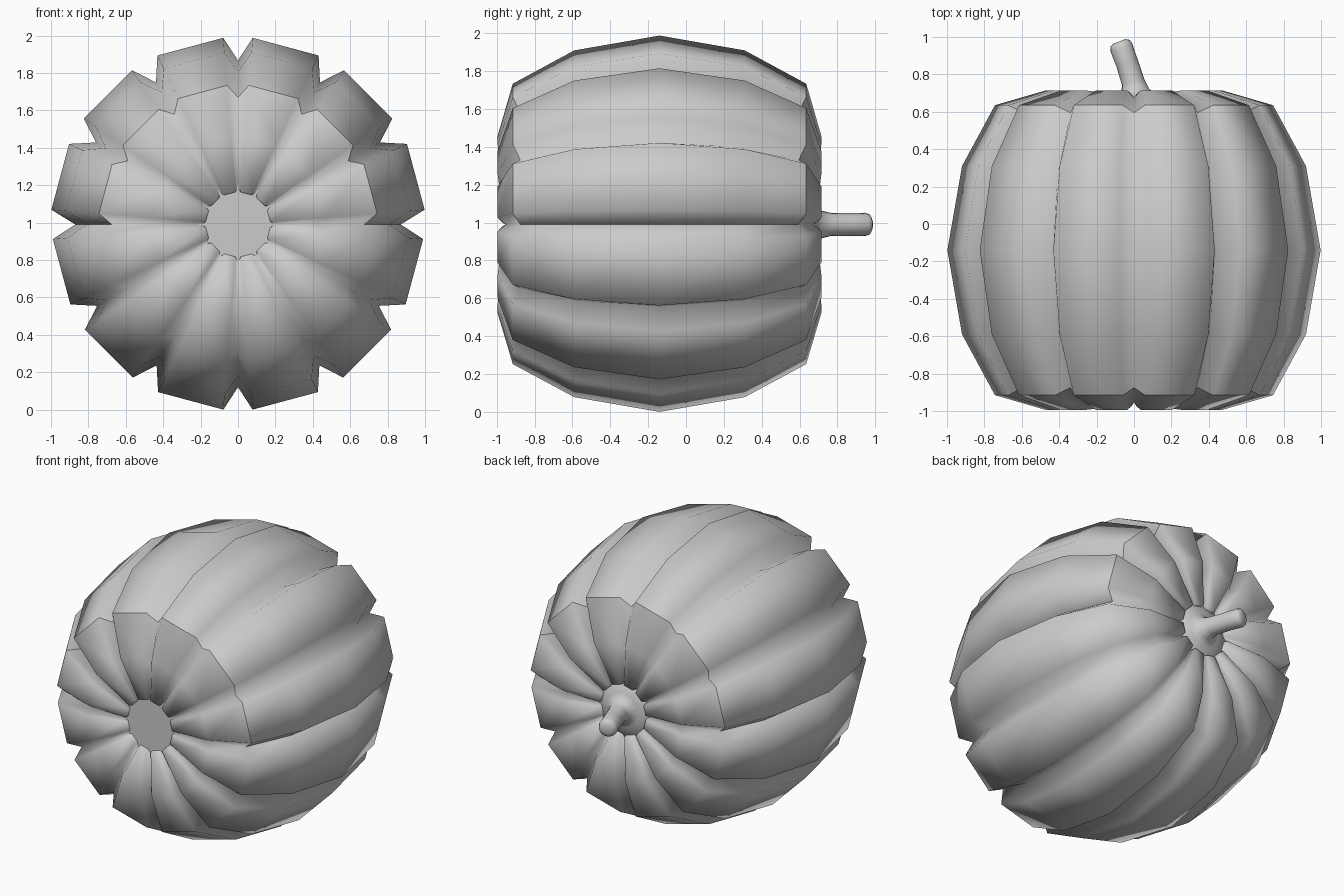
import bpy, bmesh
from math import sin, cos, radians, pi
from mathutils import Vector

if "Cube" in bpy.data.objects:
    bpy.data.objects.remove(bpy.data.objects["Cube"])

CZ = 0.99      # height of the pumpkin's lying axis
LOBES = 12

# (lobe radius, lobe y, groove radius, groove y), blossom end to stem end
PROFILE = [
    (0.165, -0.93, 0.195, -0.92),
    (0.18, -0.975, 0.20, -0.95),
    (0.47, -0.995, 0.42, -0.955),
    (0.74, -0.915, 0.675, -0.875),
    (0.915, -0.59, 0.81, -0.57),
    (0.993, -0.14, 0.87, -0.14),
    (0.915, 0.31, 0.81, 0.29),
    (0.74, 0.635, 0.675, 0.595),
    (0.47, 0.715, 0.42, 0.675),
    (0.18, 0.695, 0.20, 0.67),
    (0.165, 0.65, 0.195, 0.64),
]
SHELL = range(3, 8)   # rings covered by the slightly raised upper skin


def finish(bm, name):
    bmesh.ops.recalc_face_normals(bm, faces=bm.faces)
    for f in bm.faces:
        f.smooth = True
    me = bpy.data.meshes.new(name)
    bm.to_mesh(me)
    bm.free()
    ob = bpy.data.objects.new(name, me)
    bpy.context.collection.objects.link(ob)
    return ob


def bridge(bm, rings):
    for a, b in zip(rings, rings[1:]):
        n = len(a)
        for i in range(n):
            j = (i + 1) % n
            bm.faces.new((a[i], a[j], b[j], b[i]))


# Ribbed body: each lobe is a groove point plus two rim points
def build_body():
    bm = bmesh.new()
    rings = []
    for k, (r, y, gr, gy) in enumerate(PROFILE):
        ring = []
        for i in range(LOBES):
            for off, rad, yy in ((0, gr, gy), (4.5, r, y), (25.5, r, y)):
                a = radians(i * 30 + off)
                s = 1.008 if k in SHELL and 0.01 < a < pi - 0.01 else 1.0
                ring.append(bm.verts.new((rad * s * cos(a), yy, CZ + rad * s * sin(a))))
        rings.append(ring)
    bridge(bm, rings)
    half = LOBES * 3 // 2
    # crease around the upper skin
    hard = [(rings[k][i], rings[k][i + 1]) for k in (SHELL[0], SHELL[-1]) for i in range(half)]
    hard += [(rings[k][i], rings[k + 1][i]) for k in SHELL[:-1] for i in (0, half)]
    for a, b in hard:
        bm.edges.get((a, b)).smooth = False
    return finish(bm, "pumpkin_body")


# Tube through rings of (centre x, y, radius, tilt), capped at both ends
def build_tube(name, path, n=16):
    bm = bmesh.new()
    rings = []
    for cx, y, r, tilt in path:
        u = Vector((cos(tilt), sin(tilt), 0))
        c = Vector((cx, y, CZ))
        rings.append([bm.verts.new(c + u * (r * cos(2 * pi * i / n))
                                   + Vector((0, 0, r * sin(2 * pi * i / n))))
                      for i in range(n)])
    bridge(bm, rings)
    bm.faces.new(rings[0])
    bm.faces.new(rings[-1])
    return finish(bm, name)


build_body()

# Blossom-end disc
disc = build_tube("blossom_disc", [(0, -0.955, 0.215, 0), (0, -0.93, 0.215, 0)], 24)
for p in disc.data.polygons:
    p.use_smooth = False

# Stem with a flared base and rounded, leaning tip
build_tube("stem", [
    (0, 0.64, 0.215, 0),
    (0, 0.665, 0.20, 0),
    (0.005, 0.685, 0.12, 0.05),
    (0.008, 0.71, 0.075, 0.15),
    (-0.005, 0.76, 0.062, 0.25),
    (-0.037, 0.86, 0.06, 0.33),
    (-0.068, 0.945, 0.062, 0.36),
    (-0.075, 0.965, 0.055, 0.36),
    (-0.079, 0.976, 0.035, 0.36),
])
